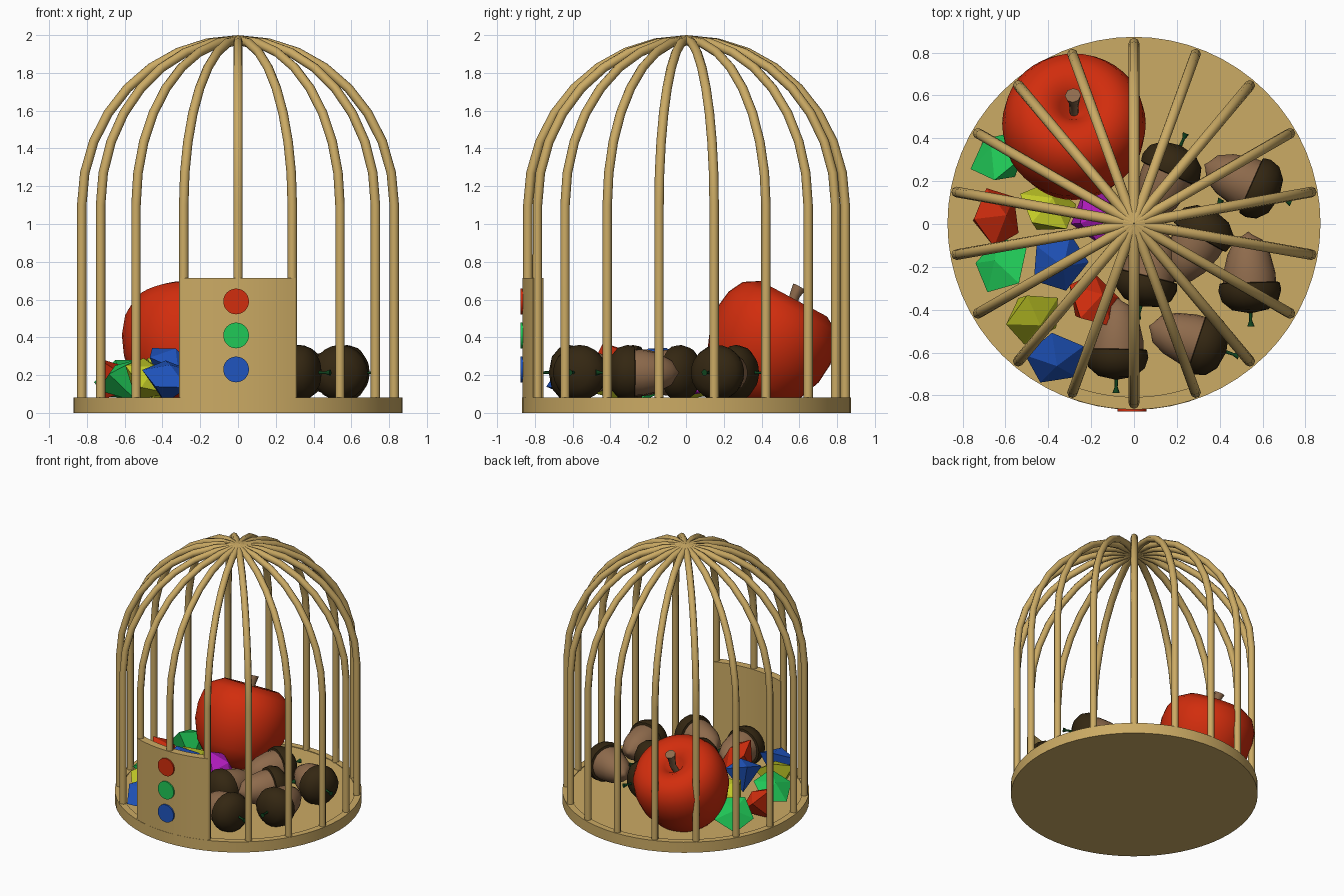
import bpy, bmesh, math
from mathutils import Vector

cube = bpy.data.objects.get("Cube")
if cube:
    bpy.data.objects.remove(cube)

CY = 0.003  # cage centre in y
UP = Vector((0, 0, 1))


def material(name, rgb):
    m = bpy.data.materials.new(name)
    m.use_nodes = True
    m.diffuse_color = (*rgb, 1)
    m.node_tree.nodes["Principled BSDF"].inputs["Base Color"].default_value = (*rgb, 1)
    return m


TAN = material("tan_wood", (0.6, 0.405, 0.128))
RED = material("red", (0.64, 0.026, 0.004))
GREEN = material("green", (0.014, 0.58, 0.095))
BLUE = material("blue", (0.014, 0.09, 0.52))
YELLOW = material("yellow", (0.53, 0.58, 0.02))
MAGENTA = material("magenta", (0.5, 0.013, 0.58))
BROWN = material("nut_brown", (0.27, 0.145, 0.072))
DARK = material("dark_cap", (0.034, 0.02, 0.006))
STEM = material("stem_green", (0.005, 0.055, 0.013))


def add_object(name, data, mat, loc=(0, 0, 0), axis=UP, smooth=None):
    ob = bpy.data.objects.new(name, data)
    bpy.context.collection.objects.link(ob)
    data.materials.append(mat)
    ob.location = loc
    ob.rotation_mode = 'QUATERNION'
    ob.rotation_quaternion = UP.rotation_difference(Vector(axis))
    if smooth:
        bpy.ops.object.select_all(action='DESELECT')
        ob.select_set(True)
        bpy.context.view_layer.objects.active = ob
        bpy.ops.object.shade_smooth_by_angle(angle=math.radians(smooth))
    return ob


def lathe(name, profile, mat, steps=32, start=0.0, sweep=math.tau, **kw):
    """Spin (radius, height) points about z; a partial sweep gets end caps."""
    bm = bmesh.new()
    full = sweep >= math.tau
    pts = [bm.verts.new((r * math.cos(start), r * math.sin(start), h)) for r, h in profile]
    geom = pts + [bm.edges.new(p) for p in zip(pts, pts[1:])]
    if not full:
        geom.append(bm.edges.new((pts[-1], pts[0])))
    bmesh.ops.spin(bm, geom=geom, cent=(0, 0, 0), axis=UP, angle=sweep, steps=steps)
    bmesh.ops.remove_doubles(bm, verts=bm.verts, dist=1e-4)
    if not full:
        bmesh.ops.holes_fill(bm, edges=[e for e in bm.edges if e.is_boundary], sides=0)
    bmesh.ops.recalc_face_normals(bm, faces=bm.faces)
    me = bpy.data.meshes.new(name)
    bm.to_mesh(me)
    bm.free()
    return add_object(name, me, mat, **kw)


def tube(name, points, radius, mat, radii=None, loc=(0, 0, 0)):
    cu = bpy.data.curves.new(name, 'CURVE')
    cu.dimensions = '3D'
    cu.bevel_depth = radius
    cu.bevel_resolution = 2
    cu.use_fill_caps = True
    sp = cu.splines.new('POLY')
    sp.points.add(len(points) - 1)
    sp.use_smooth = True
    for i, (p, co) in enumerate(zip(sp.points, points)):
        p.co = (*co, 1)
        p.radius = radii[i] if radii else 1
    return add_object(name, cu, mat, loc)


# Round base with a thin raised rim
lathe("base", [(0, 0), (0.87, 0), (0.87, 0.082), (0.822, 0.082), (0.822, 0.077), (0, 0.077)],
      TAN, steps=64, loc=(0, CY, 0), smooth=30)

# Cage bars: straight below, elliptical dome above
for i in range(18):
    a = math.radians(90 + 20 * i)
    path = [(0.84, 0.07)]
    for k in range(9):
        t = math.pi / 2 * k / 8
        path.append((0.84 * math.cos(t), 1.1 + 0.875 * math.sin(t)))
    tube(f"cage_bar_{i + 1}", [(r * math.cos(a), r * math.sin(a), z) for r, z in path],
         0.025, TAN, loc=(0, CY, 0))

# Curved front panel and its round buttons
half = math.radians(20.5)
lathe("front_panel", [(0.81, 0.02), (0.868, 0.02), (0.868, 0.715), (0.81, 0.715)], TAN,
      steps=16, start=-math.pi / 2 - half, sweep=2 * half, loc=(0, CY, 0), smooth=30)
for mat, z in ((RED, 0.59), (GREEN, 0.41), (BLUE, 0.23)):
    lathe(mat.name + "_button", [(0, -0.015), (0.068, -0.015), (0.068, 0), (0, 0)], mat,
          loc=(-0.01, -0.875, z), axis=(0, -1, 0), smooth=30)

# Apple leaning backwards, with a bent stem
lean = math.radians(28)
apple_axis = Vector((0, math.sin(lean), math.cos(lean)))
apple_at = Vector((-0.28, 0.435, 0.35))
lathe("apple", [(0, 0.17), (0.03, 0.185), (0.07, 0.24), (0.12, 0.277), (0.2, 0.288), (0.28, 0.24),
                (0.322, 0.16), (0.335, 0.07), (0.325, -0.04), (0.27, -0.18), (0.18, -0.28),
                (0.08, -0.31), (0, -0.29)], RED, steps=40, loc=apple_at, axis=apple_axis, smooth=80)
stem_base = apple_at + apple_axis * 0.16
tube("apple_stem", [stem_base + Vector(o) for o in
                    ((0, 0, 0), (0, 0.05, 0.07), (0, 0.065, 0.13), (-0.005, 0.09, 0.175))],
     0.03, BROWN, radii=[0.7, 0.75, 0.9, 1.25])

# Acorns: rim position and direction the cap points
acorns = [((0.17, 0.26), (0.4, 0.9)), ((0.57, 0.17), (0.9, -0.4)), ((0.32, -0.04), (0.45, 0.8)),
          ((0.06, -0.27), (-0.25, -1)), ((0.54, -0.3), (0.03, -1)), ((0.32, -0.56), (0.9, -0.3)),
          ((-0.08, -0.61), (-0.02, -1))]
for i, ((x, y), (dx, dy)) in enumerate(acorns, 1):
    place = dict(loc=(x, y, 0.213), axis=(dx, dy, 0), smooth=60)
    lathe(f"acorn_body_{i}", [(0, -0.265), (0.02, -0.25), (0.065, -0.225), (0.1, -0.16),
                              (0.122, -0.07), (0.125, 0), (0, 0.02)], BROWN, steps=20, **place)
    lathe(f"acorn_cap_{i}", [(0.115, -0.03), (0.14, -0.025), (0.147, 0.01), (0.132, 0.06),
                             (0.085, 0.1), (0, 0.117)], DARK, steps=20, **place)
    lathe(f"acorn_stem_{i}", [(0, 0.1), (0.009, 0.1), (0.007, 0.15), (0.017, 0.178), (0, 0.178)],
          STEM, steps=8, **place)

# Faceted gems: colour, centre, tilt
gems = [(GREEN, (-0.62, 0.3, 0.17), (-0.4, 0.5, 0.6)), (RED, (-0.66, 0.03, 0.17), (0.6, 0.1, 0.7)),
        (GREEN, (-0.6, -0.2, 0.17), (-0.5, 0.3, 0.8)), (YELLOW, (-0.41, 0.06, 0.17), (0.3, 0.6, 0.7)),
        (BLUE, (-0.36, -0.17, 0.25), (0.3, -0.3, 0.9)), (MAGENTA, (-0.19, 0.03, 0.18), (0.7, 0.2, 0.6)),
        (YELLOW, (-0.48, -0.42, 0.17), (0.4, -0.5, 0.7)), (BLUE, (-0.37, -0.61, 0.17), (0.1, -0.5, 0.8)),
        (RED, (-0.2, -0.37, 0.25), (0.5, 0.4, 0.7))]
for i, (mat, at, tilt) in enumerate(gems, 1):
    lathe(f"{mat.name}_gem_{i}", [(0, -0.14), (0.145, 0.035), (0, 0.1)], mat,
          steps=5, start=i, loc=at, axis=tilt)
